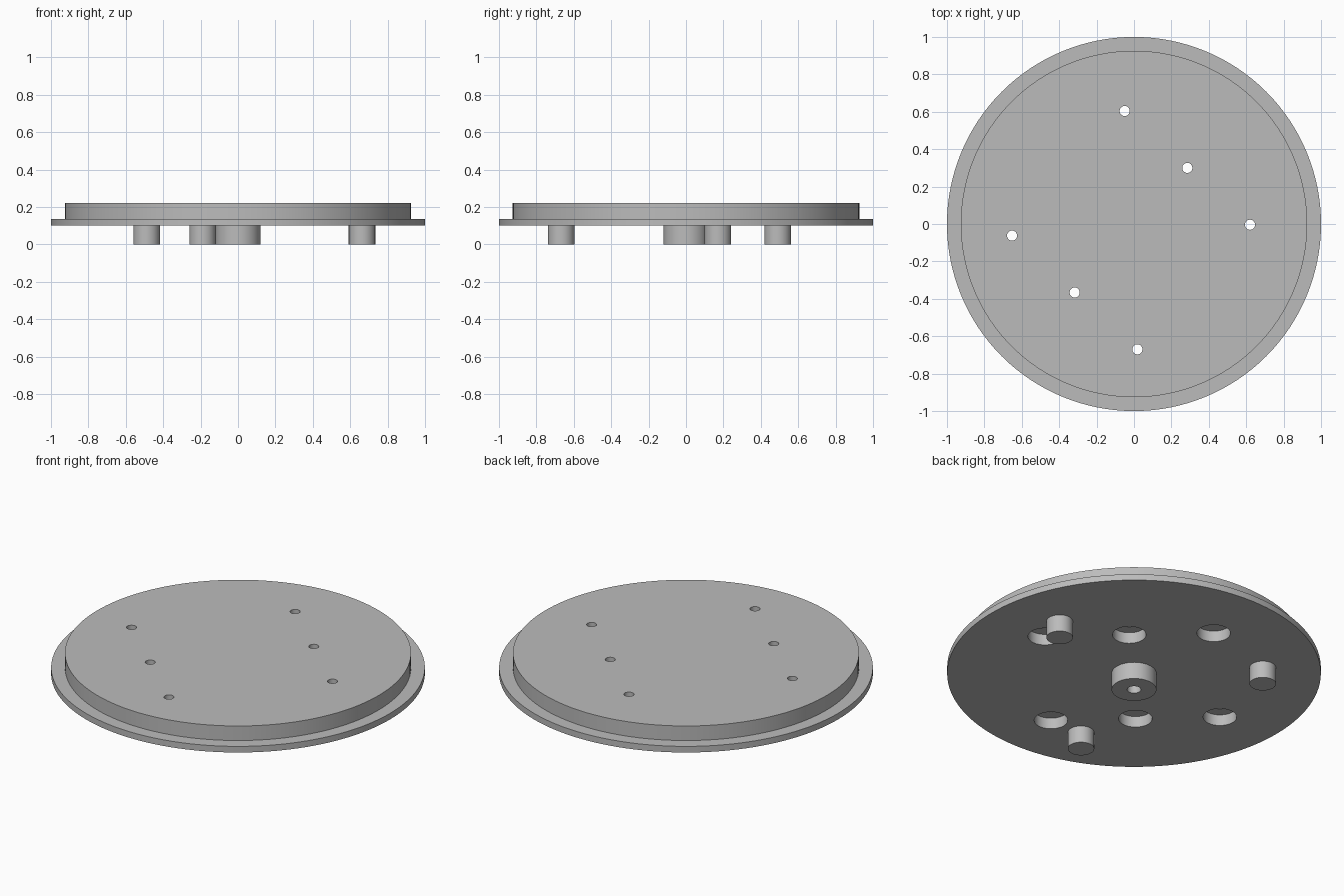
import bpy, bmesh, math
from mathutils import Vector, Matrix

cube = bpy.data.objects.get("Cube")
if cube:
    bpy.data.objects.remove(cube, do_unlink=True)

grey = bpy.data.materials.new("plain grey")
grey.use_nodes = True
colour = (0.5, 0.5, 0.5, 1)
grey.diffuse_color = colour
grey.node_tree.nodes["Principled BSDF"].inputs["Base Color"].default_value = colour


def add_lathe(bm, profile, centre, sides):
    """Spin a (radius, height) profile into a closed solid around centre."""
    rings = [[bm.verts.new((centre[0] + r * math.cos(math.tau * i / sides),
                            centre[1] + r * math.sin(math.tau * i / sides), z))
              for i in range(sides)] for r, z in profile]
    for low, high in zip(rings, rings[1:]):
        for i in range(sides):
            j = (i + 1) % sides
            bm.faces.new((low[i], low[j], high[j], high[i]))
    bm.faces.new(rings[0][::-1])
    bm.faces.new(rings[-1])


def lathe_object(name, profile, centres, sides):
    bm = bmesh.new()
    for centre in centres:
        add_lathe(bm, profile, centre, sides)
    mesh = bpy.data.meshes.new(name)
    bm.to_mesh(mesh)
    bm.free()
    mesh.materials.append(grey)
    obj = bpy.data.objects.new(name, mesh)
    bpy.context.collection.objects.link(obj)
    return obj


def cut(target, cutter):
    cutter.hide_render = True
    cutter.hide_viewport = False
    mod = target.modifiers.new("holes", 'BOOLEAN')
    mod.operation = 'DIFFERENCE'
    mod.solver = 'EXACT'
    mod.object = cutter
    select(target)
    bpy.ops.object.modifier_apply(modifier=mod.name)
    bpy.data.objects.remove(cutter, do_unlink=True)


def select(obj):
    bpy.ops.object.select_all(action='DESELECT')
    obj.select_set(True)
    bpy.context.view_layer.objects.active = obj


BASE, STEP, TOP = 0.10, 0.136, 0.222

# Stepped round plate with a wide thin flange at the bottom
plate = lathe_object("stepped_plate",
                     [(1, BASE), (1, STEP), (0.926, STEP), (0.926, TOP)], [(0, 0)], 128)

# Two rows of three through holes, counterbored from below
hole_centres = [Vector(start) + k * Vector((-0.335, 0.304))
                for start in ((0.62, -0.004), (0.018, -0.67)) for k in range(3)]
recess = BASE + 0.065
cut(plate, lathe_object("hole_cutter",
                        [(0.09, BASE - 0.05), (0.09, recess), (0.027, recess), (0.027, TOP + 0.05)],
                        hole_centres, 40))

# Central boss with a blind bore
boss = lathe_object("centre_boss", [(0.12, 0), (0.12, BASE)], [(0, 0)], 64)
cut(boss, lathe_object("bore_cutter", [(0.037, -0.05), (0.037, BASE - 0.01)], [(0, 0)], 40))

# Three locating pegs spaced evenly around the underside
pegs = []
for k in range(3):
    angle = math.radians(14.5 + 120 * k)
    centre = (0.69 * math.cos(angle) - 0.005, 0.69 * math.sin(angle) - 0.002)
    pegs.append(lathe_object(f"locating_peg_{k + 1}", [(0.071, 0), (0.071, BASE)], [centre], 48))

for obj in [plate, boss] + pegs:
    select(obj)
    bpy.ops.object.shade_smooth_by_angle(angle=math.radians(30))
